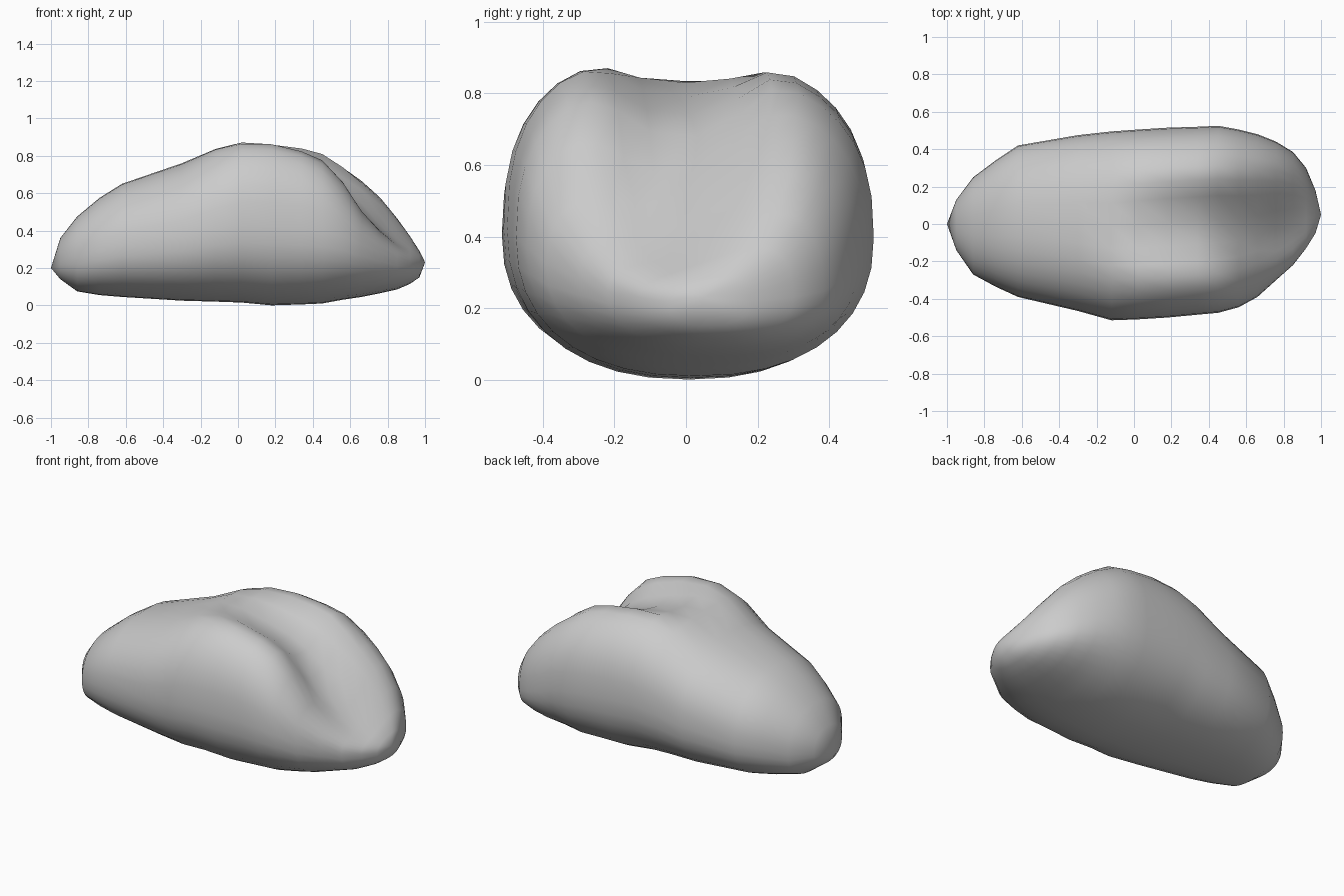
import bpy, bmesh, math

if "Cube" in bpy.data.objects:
    bpy.data.objects.remove(bpy.data.objects["Cube"])

# Stations along the length: x, y min, y max, bottom z, far ridge z, near ridge z, valley z
STATIONS = [
    (-0.95, -0.14, 0.13, 0.14, 0.36, 0.36, 0.36),
    (-0.86, -0.27, 0.25, 0.075, 0.475, 0.475, 0.475),
    (-0.74, -0.335, 0.34, 0.055, 0.575, 0.575, 0.575),
    (-0.62, -0.39, 0.42, 0.045, 0.65, 0.65, 0.65),
    (-0.30, -0.465, 0.475, 0.025, 0.76, 0.76, 0.76),
    (-0.12, -0.515, 0.495, 0.02, 0.855, 0.865, 0.835),
    (0.02, -0.51, 0.505, 0.015, 0.895, 0.925, 0.83),
    (0.18, -0.50, 0.515, 0.0, 0.90, 0.93, 0.79),
    (0.34, -0.485, 0.52, 0.005, 0.88, 0.895, 0.74),
    (0.45, -0.475, 0.525, 0.01, 0.85, 0.85, 0.68),
    (0.56, -0.445, 0.505, 0.03, 0.79, 0.745, 0.58),
    (0.66, -0.39, 0.48, 0.045, 0.72, 0.58, 0.49),
    (0.76, -0.30, 0.44, 0.065, 0.63, 0.45, 0.41),
    (0.85, -0.22, 0.385, 0.085, 0.52, 0.355, 0.34),
    (0.92, -0.13, 0.30, 0.115, 0.42, 0.31, 0.30),
    (0.97, -0.05, 0.18, 0.15, 0.33, 0.27, 0.27),
]
SIDES = 36


def spow(v, p):
    return math.copysign(abs(v) ** p, v)


def ease(v, lo, hi):
    k = min(1, max(0, (v - lo) / (hi - lo)))
    return k * k * (3 - 2 * k)


def section(x, y0, y1, zb, far, near, valley):
    """Rounded cross-section with a scoop pressed into its upper side."""
    yc, hw = (y0 + y1) / 2, (y1 - y0) / 2
    n_top = 2.2 + 0.35 * min(1, max(0, (x + 0.8) / 0.9))
    nose = ease(x, 0.45, 0.7)
    valley_y = -0.05 - 0.05 * nose
    pts = []
    for i in range(SIDES):
        t = 2 * math.pi * i / SIDES
        c, s = math.cos(t), math.sin(t)
        n = n_top if s > 0 else 2.3
        y = yc + hw * spow(c, 2 / n)
        ridge = near + (far - near) * ease(y, -0.25, 0.25)
        zm = zb + 0.46 * ((far + near) / 2 - zb)
        zm = min(zm, ridge - 0.03)
        if s > 0:
            z = zm + (ridge - zm) * s ** (2 / n)
            d = y - valley_y
            if d > 0:
                # steep far wall that opens into a flat slope at the nose
                fade = (1 - nose) * math.exp(-(d / 0.24) ** 4)
                fade += nose * max(0, 1 - d / 0.42)
            else:
                fade = math.exp(-(d / 0.16) ** 2)
            z -= max(0, ridge - valley) * fade * s ** 0.5
        else:
            z = zm - (zm - zb) * abs(s) ** (2 / n)
        pts.append((x, y, z))
    return pts


# Boulder body: loft the sections and close both ends to blunt points
bm = bmesh.new()
rings = [[bm.verts.new(p) for p in section(*st)] for st in STATIONS]
for a, b in zip(rings, rings[1:]):
    for i in range(SIDES):
        j = (i + 1) % SIDES
        bm.faces.new((a[i], a[j], b[j], b[i]))
for ring, tip in ((rings[0], (-1, 0, 0.2)), (rings[-1], (1, 0.05, 0.23))):
    v = bm.verts.new(tip)
    for i in range(SIDES):
        bm.faces.new((ring[i], ring[(i + 1) % SIDES], v))
bmesh.ops.recalc_face_normals(bm, faces=bm.faces)

mesh = bpy.data.meshes.new("boulder")
bm.to_mesh(mesh)
bm.free()
mesh.polygons.foreach_set("use_smooth", [True] * len(mesh.polygons))
boulder = bpy.data.objects.new("boulder", mesh)
bpy.context.collection.objects.link(boulder)
